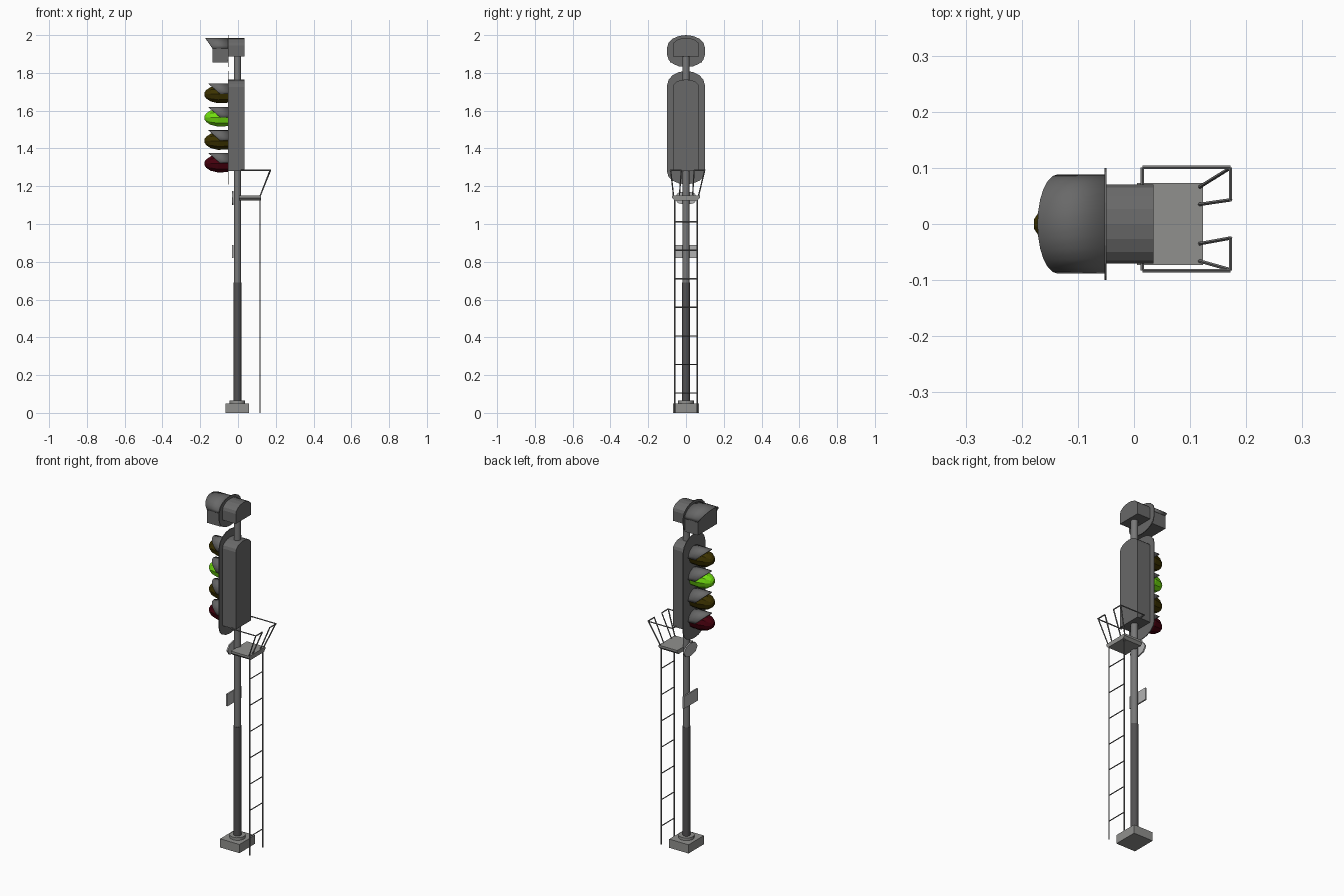
import bpy, bmesh, math
from mathutils import Vector

if "Cube" in bpy.data.objects:
    bpy.data.objects.remove(bpy.data.objects["Cube"])


def material(name, r, g, b):
    m = bpy.data.materials.new(name)
    m.diffuse_color = (r, g, b, 1)
    m.use_nodes = True
    m.node_tree.nodes["Principled BSDF"].inputs["Base Color"].default_value = m.diffuse_color
    return m


BODY = material("housing grey", 0.14, 0.14, 0.14)
DARK = material("lower mast grey", 0.085, 0.082, 0.085)
STEEL = material("steel grey", 0.19, 0.19, 0.19)
STONE = material("pale grey", 0.28, 0.28, 0.27)
SIGN = material("sign grey", 0.45, 0.45, 0.45)
AMBER = material("unlit amber", 0.045, 0.032, 0.0)
GREEN = material("lit green", 0.17, 0.75, 0.005)
RED = material("unlit red", 0.06, 0.0, 0.004)


def finish(bm, name, mat, smooth=False):
    bmesh.ops.recalc_face_normals(bm, faces=bm.faces)
    mesh = bpy.data.meshes.new(name)
    bm.to_mesh(mesh)
    bm.free()
    mesh.materials.append(mat)
    ob = bpy.data.objects.new(name, mesh)
    bpy.context.collection.objects.link(ob)
    if smooth:
        bpy.ops.object.select_all(action='DESELECT')
        ob.select_set(True)
        bpy.context.view_layer.objects.active = ob
        bpy.ops.object.shade_smooth_by_angle(angle=math.radians(40))
    return ob


def prism(name, profile, x0, x1, mat):
    """Extrude a (y, z) outline along x."""
    bm = bmesh.new()
    face = bm.faces.new([bm.verts.new((x0, y, z)) for y, z in profile])
    ext = bmesh.ops.extrude_face_region(bm, geom=[face])
    for v in ext["geom"]:
        if isinstance(v, bmesh.types.BMVert):
            v.co.x = x1
    return finish(bm, name, mat)


def box(name, x0, x1, y0, y1, z0, z1, mat):
    return prism(name, [(y0, z0), (y1, z0), (y1, z1), (y0, z1)], x0, x1, mat)


def half_round(w, z, h, n):
    return [(w * math.cos(math.pi * i / n), z + h * math.sin(math.pi * i / n))
            for i in range(n + 1)]


def arch(w, z0, zs, z1, n=8):
    """Flat-bottomed outline with a rounded top."""
    return [(-w, z0), (w, z0)] + half_round(w, zs, z1 - zs, n)


def capsule(w, z0, za, zb, z1, n=8):
    return half_round(w, zb, z1 - zb, n) + [(-y, z) for y, z in half_round(w, za, z0 - za, n)]


def rod(bm, a, b, r, sides=6):
    a, b = Vector(a), Vector(b)
    d = b - a
    geo = bmesh.ops.create_cone(bm, cap_ends=True, segments=sides, radius1=r,
                                radius2=r, depth=d.length)
    rot = d.to_track_quat('Z', 'Y')
    for v in geo["verts"]:
        v.co = rot @ v.co + (a + b) / 2


def cylinder(name, r, z0, z1, mat):
    bm = bmesh.new()
    rod(bm, (MX, 0, z0), (MX, 0, z1), r, 14)
    return finish(bm, name, mat, True)


def visor(name, w, z, h, x_back, x_side, reach, mat):
    """Arched shell whose front edge sweeps out toward the crown."""
    bm = bmesh.new()
    n = 12
    rows = []
    for i, (y, zz) in enumerate(half_round(w, z, h, n)):
        front = x_side - reach * math.sin(math.pi * i / n)
        rows.append((bm.verts.new((x_back, y, zz)), bm.verts.new((front, y, zz))))
    for p, q in zip(rows, rows[1:]):
        bm.faces.new((p[0], p[1], q[1], q[0]))
    ob = finish(bm, name, mat, True)
    mod = ob.modifiers.new("thickness", 'SOLIDIFY')
    mod.thickness = 0.003
    mod.offset = 0
    return ob


def lens(name, z, mat):
    """Bulging faceted lens turned about the x axis."""
    bm = bmesh.new()
    n = 10
    rings = []
    for x, r in [(-0.05, 0.047), (-0.105, 0.05), (-0.145, 0.04), (-0.168, 0.024), (-0.178, 0.009)]:
        rings.append([bm.verts.new((x, r * math.cos(2 * math.pi * i / n),
                                    z + r * math.sin(2 * math.pi * i / n))) for i in range(n)])
    for p, q in zip(rings, rings[1:]):
        for i in range(n):
            j = (i + 1) % n
            bm.faces.new((p[i], p[j], q[j], q[i]))
    bm.faces.new(rings[0])
    bm.faces.new(rings[-1])
    return finish(bm, name, mat)


# Foundation and mast
MX = -0.003
box("foundation", -0.065, 0.058, -0.07, 0.07, 0, 0.05, STONE)
cylinder("mast_flange", 0.042, 0.05, 0.065, STONE)
cylinder("lower_mast", 0.021, 0.06, 0.69, DARK)
cylinder("upper_mast", 0.019, 0.69, 1.29, STEEL)
cylinder("top_mast", 0.019, 1.75, 1.90, STEEL)

# Main signal head and its backboard
prism("main_housing", arch(0.07, 1.28, 1.725, 1.765), -0.05, 0.035, BODY)
prism("main_backboard", capsule(0.1, 1.21, 1.275, 1.735, 1.81), -0.053, -0.049, BODY)

# Four lamps, each with a visor
for i, (z, mat) in enumerate([(1.687, AMBER), (1.563, GREEN), (1.44, AMBER), (1.32, RED)]):
    lens(f"lens_{i}", z, mat)
    visor(f"lens_visor_{i}", 0.055, z + 0.002, 0.053, -0.05, -0.095, 0.06, BODY)

# Upper indicator: housing, backboard, display box and visor
prism("top_housing", arch(0.07, 1.888, 1.945, 1.985), -0.05, 0.035, BODY)
prism("top_backboard", capsule(0.1, 1.83, 1.895, 1.935, 2.0), -0.053, -0.049, BODY)
prism("display_box", arch(0.086, 1.855, 1.93, 1.982, 12), -0.136, -0.051, BODY)
visor("display_visor", 0.087, 1.93, 0.054, -0.051, -0.136, 0.036, BODY)

# Sign plates on the mast
box("square_sign", -0.031, -0.023, -0.063, 0.063, 0.82, 0.89, SIGN)
prism("round_sign", capsule(0.06, 1.1, 1.135, 1.14, 1.175, 4), -0.031, -0.023, SIGN)

# Platform with tapered underside
prism("platform", [(-0.073, 1.15), (-0.073, 1.138), (-0.06, 1.125),
                   (0.06, 1.125), (0.073, 1.138), (0.073, 1.15)], 0.005, 0.123, STONE)

# Handrails on both sides of the platform
bm = bmesh.new()
for s in (-1, 1):
    top = lambda x, y: (x, s * y + 0.009, 1.285)
    foot = lambda y: (0.117, s * y, 1.148)
    path = [top(0.015, 0.06), top(0.015, 0.092), top(0.172, 0.092), top(0.172, 0.034)]
    for a, b in zip(path, path[1:]):
        rod(bm, a, b, 0.0035)
    rod(bm, top(0.17, 0.09), foot(0.066), 0.0035)
    rod(bm, top(0.172, 0.034), foot(0.035), 0.0035)
finish(bm, "handrails", STEEL)

# Ladder
bm = bmesh.new()
for s in (-1, 1):
    rod(bm, (0.116, s * 0.06, 0), (0.116, s * 0.06, 1.13), 0.0035)
for k in range(7):
    z = 0.106 + 0.151 * k
    rod(bm, (0.116, -0.06, z), (0.116, 0.06, z), 0.003)
finish(bm, "ladder", STEEL)
